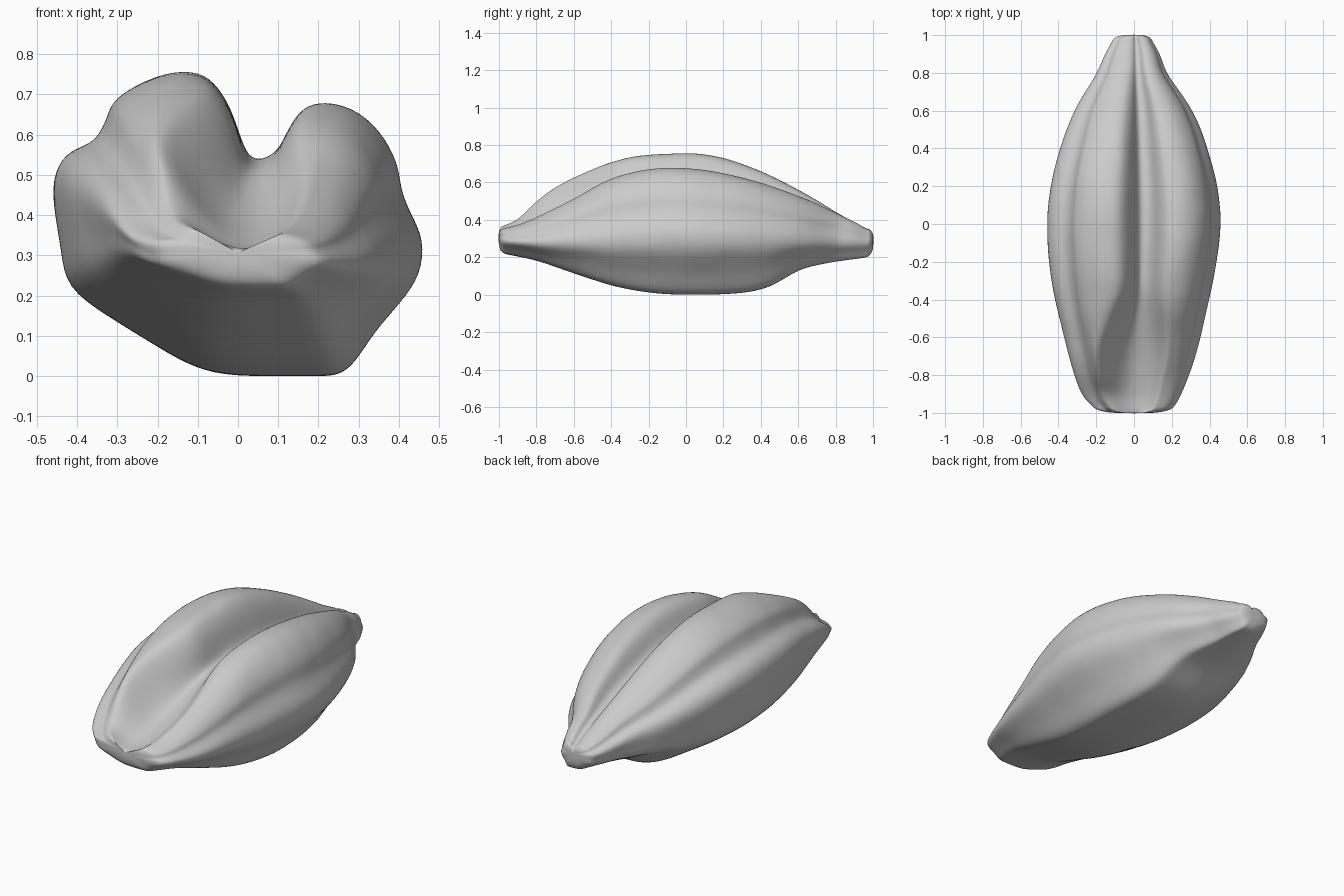
import bpy, bmesh, math
from mathutils import Vector, noise

if "Cube" in bpy.data.objects:
    bpy.data.objects.remove(bpy.data.objects["Cube"], do_unlink=True)

MID = 0.29            # height of the widest level at mid-length
STATIONS = 48

# Outlines along the length, as (y, value)
LEFT_W = [(-1, .17), (-.95, .24), (-.9, .28), (-.8, .32), (-.6, .375), (-.4, .425), (-.2, .457), (0, .467),
          (.2, .447), (.4, .395), (.6, .32), (.8, .2), (.9, .155), (1, .1)]
RIGHT_W = [(-1, .18), (-.95, .225), (-.8, .292), (-.6, .352), (-.2, .44), (0, .462),
           (.2, .442), (.4, .392), (.6, .31), (.8, .175), (.9, .135), (1, .08)]
LEFT_TOP = [(-1, .36), (-.9, .405), (-.8, .50), (-.7, .575), (-.5, .675), (-.3, .74), (-.1, .76),
            (.1, .755), (.3, .705), (.5, .615), (.7, .505), (.85, .415), (1, .335)]
RIGHT_TOP = [(-1, .35), (-.9, .375), (-.8, .415), (-.6, .515), (-.4, .625), (-.2, .675), (0, .68),
             (.3, .63), (.6, .53), (.9, .39), (1, .33)]
BOTTOM = [(-1, .225), (-.8, .182), (-.6, .115), (-.4, .05), (-.2, .012), (0, 0),
          (.3, .01), (.45, .045), (.6, .13), (.75, .168), (1, .205)]
FLOOR = [(-1, .315), (-.9, .325), (-.7, .38), (-.5, .455), (-.35, .51), (-.1, .535), (.1, .53),
         (.3, .505), (.6, .45), (.8, .40), (1, .32)]
LEFT_MID = [(-1, .285), (-.85, .33), (-.5, .315), (0, MID), (1, .275)]
RIGHT_MID = [(-1, .285), (-.7, .27), (0, MID), (1, .275)]

# Mid-length section: belly and flanks, then the two lobes either side of the crease
RIGHT_SIDE = [(.1, 0), (.19, 0), (.25, 0), (.29, .03), (.34, .11), (.40, .18), (.458, .25), (.464, .34),
              (.435, .40), (.404, .46), (.402, .52), (.375, .58), (.33, .635), (.27, .67)]
LEFT_SIDE = [(-.31, .69), (-.325, .645), (-.345, .595), (-.375, .572), (-.43, .555), (-.465, .49),
             (-.457, .40), (-.44, .31), (-.43, .22), (-.33, .15), (-.22, .085), (-.13, .03), (-.04, 0)]
# Crest and crease points: mid-length x, x in the front hollow, share of lobe height above floor
CREASE = [(.20, .25, 1), (.155, .22, .86), (.125, .18, .5), (.1, .12, .15), (.06, .05, 0),
          (.025, -.03, .03), (.003, -.11, .3), (-.02, -.17, .6), (-.06, -.225, .88),
          (-.11, -.265, 1), (-.2, -.288, .96)]


def curve(table, y):
    """Smooth interpolation through a table of (y, value)."""
    i = max(j for j in range(len(table) - 1) if table[j][0] <= y or j == 0)
    p = [table[max(0, min(len(table) - 1, i + k))] for k in (-1, 0, 1, 2)]
    (x1, v1), (x2, v2) = p[1], p[2]
    t = (y - x1) / (x2 - x1)
    m1 = (v2 - p[0][1]) / (x2 - p[0][0]) * (x2 - x1)
    m2 = (p[3][1] - v1) / (p[3][0] - x1) * (x2 - x1)
    return ((2*t**3 - 3*t*t + 1) * v1 + (t**3 - 2*t*t + t) * m1
            + (3*t*t - 2*t**3) * v2 + (t**3 - t*t) * m2)


def smooth(a, b, v):
    t = max(0, min(1, (v - a) / (b - a)))
    return t * t * (3 - 2 * t)


def section(y):
    wl, wr = curve(LEFT_W, y) / .467, curve(RIGHT_W, y) / .462
    tl, tr = curve(LEFT_TOP, y), curve(RIGHT_TOP, y)
    low, floor = curve(BOTTOM, y), curve(FLOOR, y)
    hollow = smooth(-.3, -.75, y)

    def flank(x, z):
        top, full, table = (tr, .68, RIGHT_MID) if x > 0 else (tl, .76, LEFT_MID)
        mid = curve(table, y)
        if z > MID:
            h = mid + (z - MID) * (top - mid) / (full - MID)
        else:
            h = mid - (MID - z) * (mid - low) / MID
        return Vector((x * (wr if x > 0 else wl), y, h))

    def crest(x, wide, share, top):
        # The hollow opens out toward the front
        x = x + (wide - x) * hollow
        ground = min(floor, top - .01)
        return Vector((x * (wr if x > 0 else wl), y, ground + (top - ground) * share))

    return ([flank(*p) for p in RIGHT_SIDE]
            + [crest(*p, tr if i < 5 else tl) for i, p in enumerate(CREASE)]
            + [flank(*p) for p in LEFT_SIDE])


def wrinkle(p):
    """Fine lengthwise folds and soft dents, fading toward the belly and ends."""
    n = noise.noise(Vector((p.x * 9, p.y * 2.5, p.z * 9)))
    m = noise.noise(Vector((p.x * 14 + 5, p.y * 9, p.z * 14)))
    outward = (p - Vector((0, p.y, .32))).normalized()
    fade = (1 - .6 * abs(p.y)) * smooth(0, .15, p.z)
    return p + outward * (.005 * n + .004 * m) * fade


def end_rings(ring, direction):
    """Shrinking rings that round off one tip."""
    c = sum(ring, Vector()) / len(ring)
    return [[c + (p - c) * s + Vector((0, direction * d, 0)) for p in ring]
            for s, d in ((.93, .016), (.78, .03), (.5, .038), (.2, .04))]


# Grain body: lofted sections with rounded ends
rings = []
for i in range(STATIONS + 1):
    angle = math.pi * (.12 + .76 * i / STATIONS)
    y = -math.cos(angle) / math.cos(math.pi * .12) * .962
    rings.append([wrinkle(p) for p in section(y)])
rings = end_rings(rings[0], -1)[::-1] + rings + end_rings(rings[-1], 1)

bm = bmesh.new()
loops = [[bm.verts.new(p) for p in ring] for ring in rings]
count = len(loops[0])
for a, b in zip(loops, loops[1:]):
    for k in range(count):
        n = (k + 1) % count
        bm.faces.new((a[k], a[n], b[n], b[k]))
for ring in (loops[0], loops[-1]):
    bm.faces.new(ring)
bmesh.ops.recalc_face_normals(bm, faces=bm.faces)

mesh = bpy.data.meshes.new("grain_body")
bm.to_mesh(mesh)
bm.free()
grain = bpy.data.objects.new("grain_body", mesh)
bpy.context.collection.objects.link(grain)
bpy.context.view_layer.objects.active = grain
grain.select_set(True)
skin = grain.modifiers.new("Smooth skin", 'SUBSURF')
skin.levels = skin.render_levels = 2

# Single plain husk colour
husk = bpy.data.materials.new("husk_grey")
husk.use_nodes = True
colour = (.6, .6, .6, 1)
husk.diffuse_color = colour
husk.node_tree.nodes["Principled BSDF"].inputs["Base Color"].default_value = colour
grain.data.materials.append(husk)
bpy.ops.object.shade_smooth()
